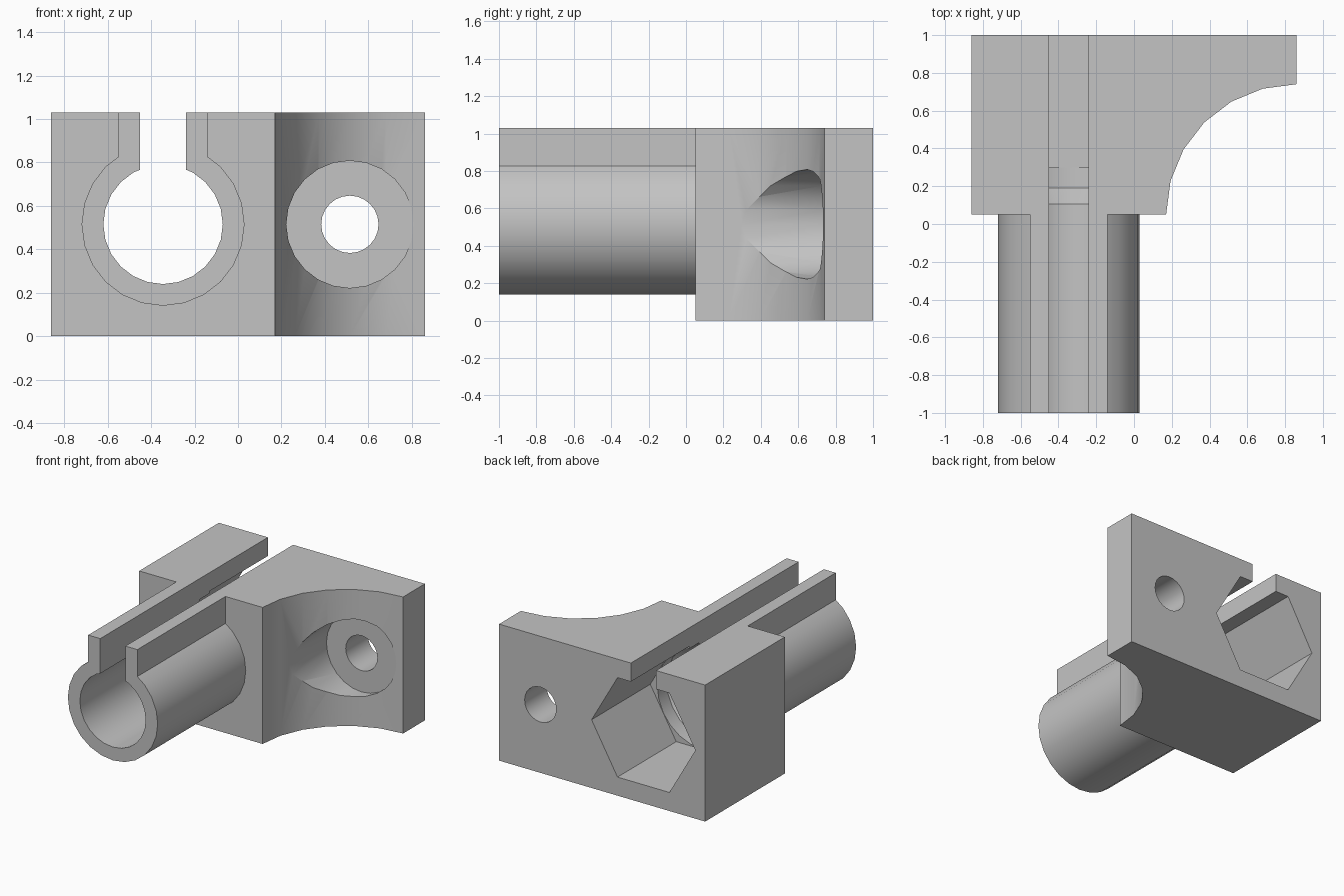
import bpy, bmesh, math

if "Cube" in bpy.data.objects:
    bpy.data.objects.remove(bpy.data.objects["Cube"])

grey = bpy.data.materials.new("grey_plastic")
grey.diffuse_color = (0.55, 0.55, 0.55, 1)
grey.use_nodes = True
grey.node_tree.nodes["Principled BSDF"].inputs["Base Color"].default_value = grey.diffuse_color


def finish(name, bm):
    bmesh.ops.recalc_face_normals(bm, faces=bm.faces)
    mesh = bpy.data.meshes.new(name)
    bm.to_mesh(mesh)
    bm.free()
    mesh.materials.append(grey)
    obj = bpy.data.objects.new(name, mesh)
    bpy.context.collection.objects.link(obj)
    return obj


def loft(name, cx, cz, rings, sides=24):
    """Solid of revolution along y; rings are (y, radius)."""
    bm = bmesh.new()
    loops = []
    for y, r in rings:
        loops.append([bm.verts.new((cx + r * math.cos(i * math.tau / sides), y,
                                    cz + r * math.sin(i * math.tau / sides)))
                      for i in range(sides)])
    for a, b in zip(loops, loops[1:]):
        for i in range(sides):
            j = (i + 1) % sides
            bm.faces.new((a[i], a[j], b[j], b[i]))
    bm.faces.new(loops[0])
    bm.faces.new(loops[-1])
    return finish(name, bm)


def prism(name, outline, z0, z1):
    """Extrude an (x, y) outline upward."""
    bm = bmesh.new()
    face = bm.faces.new([bm.verts.new((x, y, z0)) for x, y in outline])
    top = bmesh.ops.extrude_face_region(bm, geom=[face])["geom"]
    bmesh.ops.translate(bm, vec=(0, 0, z1 - z0),
                        verts=[v for v in top if isinstance(v, bmesh.types.BMVert)])
    return finish(name, bm)


def box(name, x0, x1, y0, y1, z0, z1):
    return prism(name, [(x0, y0), (x1, y0), (x1, y1), (x0, y1)], z0, z1)


def combine(target, other, operation):
    mod = target.modifiers.new(operation.lower(), "BOOLEAN")
    mod.operation = operation
    mod.solver = "EXACT"
    mod.object = other
    bpy.context.view_layer.objects.active = target
    bpy.ops.object.modifier_apply(modifier=mod.name)
    bpy.data.objects.remove(other)


W, H, FRONT = 0.86, 1.03, 0.05      # block half width, height, front face
CX, CZ = -0.345, 0.515              # tube axis
BX = 0.515                          # bolt axis

# block with a concave quarter-round corner
arc = [(W - 0.69 * math.cos(math.radians(a)), FRONT + 0.69 * math.sin(math.radians(a)))
       for a in range(0, 91, 15)]
body = prism("clamp_body", [(-W, FRONT)] + arc + [(W, 1), (-W, 1)], 0, H)

# tube with upright collar
tube = loft("tube", CX, CZ, [(-1, 0.375), (0.09, 0.375)])
combine(tube, box("collar", -0.55, -0.14, -1, 0.09, CZ, H), "UNION")
combine(body, tube, "UNION")

# stepped bore, hexagonal pocket and top slot
combine(body, loft("bore", CX, CZ, [(-1.1, 0.275), (0.105, 0.275), (0.19, 0.374),
                                    (0.5, 0.374), (0.5, 0.275), (1.1, 0.275)]), "DIFFERENCE")
combine(body, loft("hex_pocket", CX, CZ, [(0.30, 0.433), (1.1, 0.433)], 6), "DIFFERENCE")
combine(body, box("slot", -0.45, -0.24, -1.1, 1.1, CZ, 1.2), "DIFFERENCE")

# counterbored bolt hole
combine(body, loft("bolt_hole", BX, CZ, [(-0.2, 0.293), (0.737, 0.293),
                                         (0.737, 0.132), (1.1, 0.132)]), "DIFFERENCE")

# smooth round surfaces, crisp edges
bpy.ops.object.select_all(action="DESELECT")
body.select_set(True)
bpy.context.view_layer.objects.active = body
bpy.ops.object.shade_smooth_by_angle(angle=math.radians(30))
